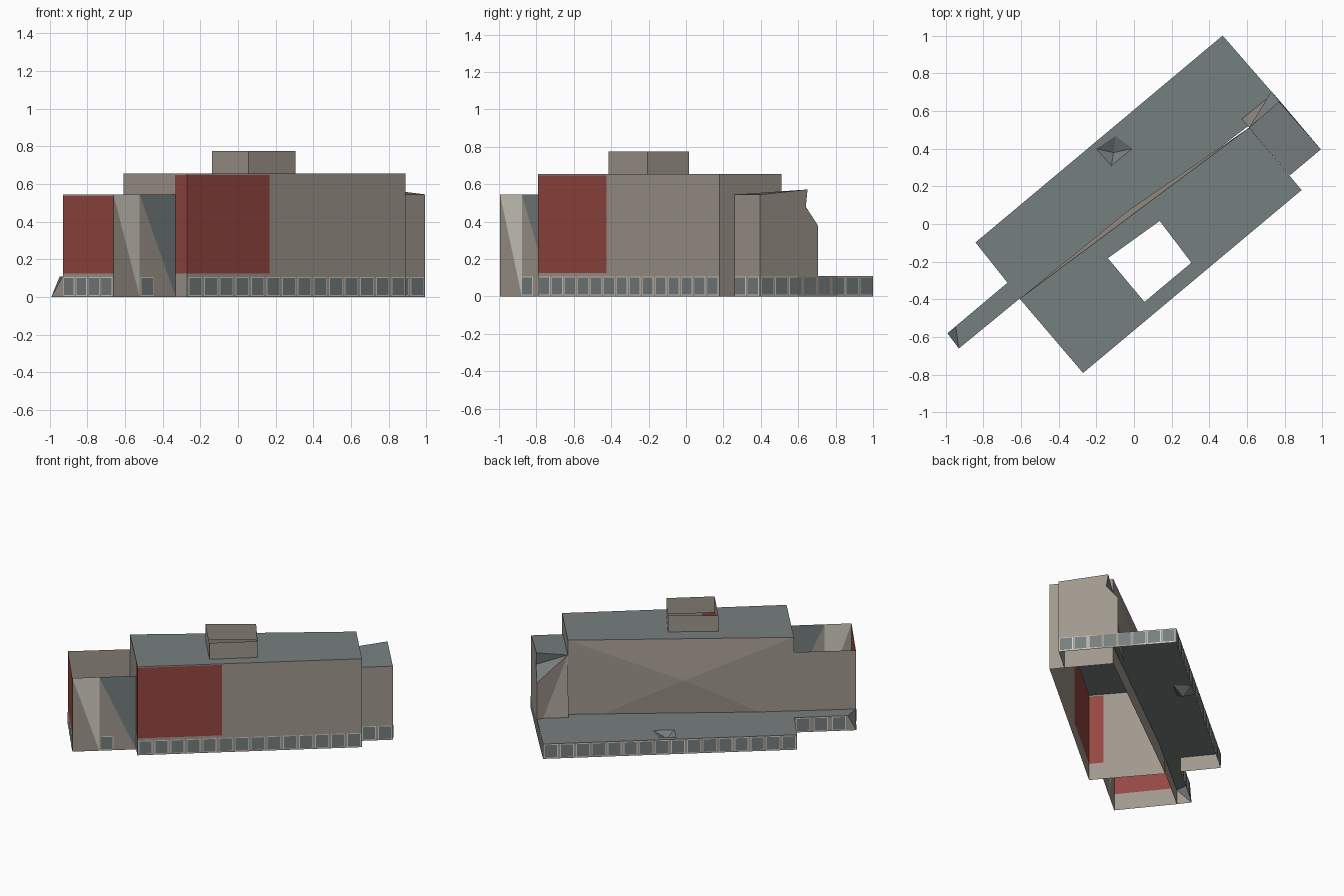
import bpy, math
from mathutils import Vector, Matrix

if "Cube" in bpy.data.objects:
    bpy.data.objects.remove(bpy.data.objects["Cube"])

ROT = Matrix.Rotation(math.atan2(0.642, 0.767), 4, 'Z')


def material(name, rgb):
    m = bpy.data.materials.new(name)
    lin = [(c / 255 / 12.92) if c < 11 else ((c / 255 + 0.055) / 1.055) ** 2.4 for c in rgb]
    m.diffuse_color = (*lin, 1)
    m.use_nodes = True
    m.node_tree.nodes["Principled BSDF"].inputs["Base Color"].default_value = m.diffuse_color
    return m


STONE, RED, SLATE, PALE = 0, 1, 2, 3
MATS = [material("stone", (160, 152, 142)), material("red_panel", (150, 72, 66)),
        material("slate", (118, 127, 126)), material("pale_stone", (212, 208, 198))]


def build(name, faces, ref):
    """faces: list of (colour, points); every face is turned away from ref."""
    ref, verts, polys, cols = Vector(ref), [], [], []
    for col, pts in faces:
        pts = [Vector(p) for p in pts]
        mid = sum(pts, Vector()) / len(pts)
        n = sum((pts[i - 1].cross(pts[i]) for i in range(len(pts))), Vector())
        if n.dot(mid - ref) < 0:
            pts.reverse()
        polys.append(range(len(verts), len(verts) + len(pts)))
        verts += pts
        cols.append(col)
    me = bpy.data.meshes.new(name)
    me.from_pydata([ROT @ v for v in verts], [], [list(p) for p in polys])
    used = sorted(set(cols))
    for c in used:
        me.materials.append(MATS[c])
    for p, c in zip(me.polygons, cols):
        p.material_index = used.index(c)
    ob = bpy.data.objects.new(name, me)
    bpy.context.collection.objects.link(ob)
    return ob


def wall(a, b, z0, z1, col=STONE):
    return (col, [(*a, z0), (*b, z0), (*b, z1), (*a, z1)])


def flat(pts, z, col=SLATE):
    return (col, [(*p, z) for p in pts])


def ring(outer, inner, z, col=SLATE):
    """Flat sheet with a four-sided hole."""
    return [flat([outer[i - 1], outer[i], inner[i], inner[i - 1]], z, col) for i in range(4)]


def banded(a, b, z1):
    """Wall with a red panel between a stone foot and a thin stone rim."""
    return [wall(a, b, 0, .125), wall(a, b, .125, z1 - .008, RED), wall(a, b, z1 - .008, z1)]


H, HC, HB = .655, .545, .11      # hall, court and base heights

# main hall
A, B, C, D = (-.715, -.433), (.798, -.433), (.797, 0), (-.72, .085)
red_end, jamb = (-.146, -.433), (-.715, -.335)
hall = banded(A, red_end, H) + [wall(red_end, B, 0, H), wall(B, C, 0, H)]
hall += banded(A, jamb, H) + [wall(jamb, D, 0, H)]
build("hall_walls", hall, (0, -.2, .3))
bulge = (.02, .075, .36)
corners = [(*D, 0), (*D, H), (*C, H), (*C, 0)]
build("hall_back_wall", [(STONE, [corners[i - 1], corners[i], bulge]) for i in range(4)],
      (0, -.2, .3))

# hall roof with an open shaft
shaft = [(-.223, -.353), (.102, -.353), (.115, -.075), (-.223, -.05)]
build("hall_roof", ring([A, B, C, D], shaft, H), (0, -.2, 0))
build("roof_shaft", [wall(shaft[i - 1], shaft[i], H, .775) for i in range(4)], (-.05, -.2, .7))

# open court on the left
P, Q, R, S = (-1.145, -.338), (-.964, -.338), (-.715, -.338), (-1.137, .09)
court = banded(S, P, HC) + [wall(S, (-.718, .086), 0, HC)]
for a, b, col in ((P, Q, PALE), (Q, R, SLATE)):
    court.append((col, [(*a, HC), (*b, HC), (*b, 0)]))
    court.append((STONE, [(*a, HC), (*b, 0), (*a, 0)]))
build("court_walls", court, (-.93, -.15, .25))

# annex on the right, with a broken back corner
F, G, K = (.8, -.333), (1.015, -.333), (1.012, .072)
top, notch, shoulder, apex = (1.008, .004, .572), (1.01, -.01, .48), (*K, .38), (.797, 0, .545)
annex = [wall(F, G, 0, HC),
         (STONE, [(*G, 0), (*K, 0), shoulder, notch, top, (*G, HC)]),
         (SLATE, [apex, top, notch]), (SLATE, [apex, notch, shoulder]),
         (STONE, [apex, shoulder, (*K, 0)]), (STONE, [apex, (*K, 0), (.797, .075, 0)])]
build("annex_walls", annex, (.9, -.15, .25))
build("annex_roof", [(SLATE, [(*F, HC), (*G, HC), top]), (SLATE, [(*F, HC), top, apex])],
      (.9, -.15, 0))

# low terrace behind, with a small dent in its top
T1, T2, T3 = (-.713, .192), (-.708, .465), (1.003, .465)
outer = [(-.718, .08), K, T3, T2]
dent = [(.107, .315), (.249, .313), (.225, .42), (.103, .435)]
build("terrace_top", ring([(-.718, .08), (1.012, 0), T3, T2], dent, HB), (0, .3, -1))
build("terrace_dent", [(SLATE, [(*dent[i - 1], HB), (*dent[i], HB), (.16, .36, HB - .04)])
                       for i in range(4)], (.17, .36, -1))
build("terrace_walls", [wall(K, T3, 0, HB), wall(T3, T2, 0, HB), wall(T2, T1, 0, HB)],
      (.2, .2, .05))

# narrow ledge behind the court with a sloping tip
L, tip = (-1.075, .191), (-1.132, .191, 0)
ledge = [flat([S, L, T1, (-.715, .086)], HB),
         (SLATE, [(*S, HB), (*L, HB), tip]),
         (STONE, [(*S, HB), tip, (*S, 0)]),
         (STONE, [(*T1, 0), (*T1, HB), (*L, HB), tip])]
build("court_ledge", ledge, (-.9, .12, .03))

# row of square windows round the base
frames, panes = [], []


def windows(a, b, n):
    """n windows from a to b; the outside lies to the right of travel."""
    a, b = Vector(a), Vector(b)
    d = (b - a) / n
    u = d.normalized()
    out = Vector((u.y, -u.x))
    for i in range(n):
        mid = a + d * (i + .5)
        for store, half, z0, z1, off, col in ((frames, .046, .006, .107, .002, PALE),
                                              (panes, .041, .011, .102, .004, SLATE)):
            p, q = mid - u * half + out * off, mid + u * half + out * off
            quad = wall(p, q, z0, z1, col)
            store.append(quad)


windows(A, B, 14)
windows(S, P, 4)
windows(Q, (-.866, -.338), 1)
windows(F, G, 2)
windows(G, T3, 8)
windows(T3, T2, 16)
windows(T1, L, 3)
build("window_frames", frames, (0, 0, .05))
build("window_panes", panes, (0, 0, .05))
